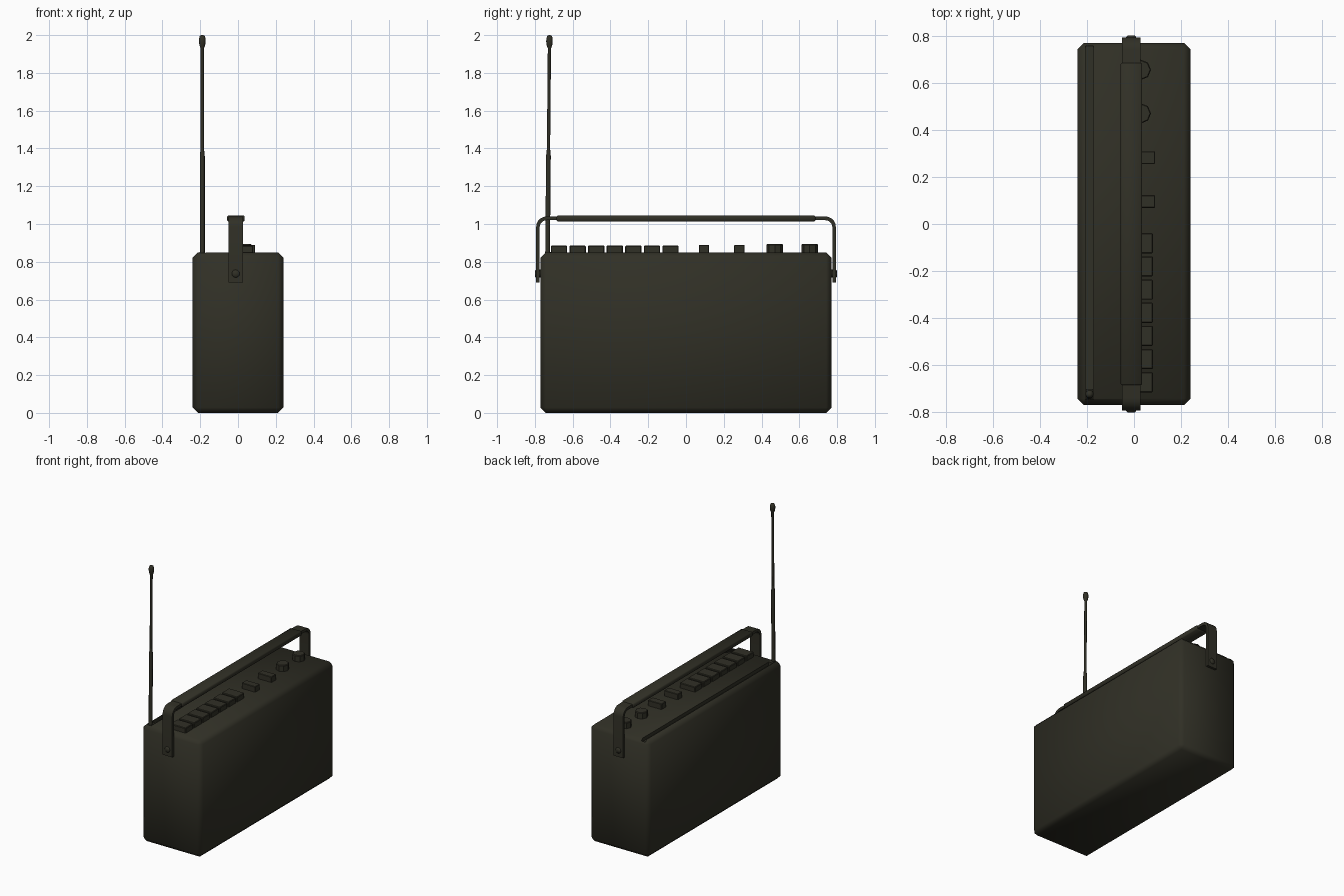
import bpy, bmesh, math
from mathutils import Vector

if "Cube" in bpy.data.objects:
    bpy.data.objects.remove(bpy.data.objects["Cube"])

mat = bpy.data.materials.new("dark_olive")
mat.diffuse_color = (0.030, 0.029, 0.019, 1)
mat.use_nodes = True
mat.node_tree.nodes["Principled BSDF"].inputs["Base Color"].default_value = mat.diffuse_color


def finish(name, bm, angle=50, bevel=0.0):
    """Turn a bmesh into a coloured object with sharp-edged smooth shading."""
    if bevel:
        bmesh.ops.bevel(bm, geom=bm.edges[:], offset=bevel, segments=1, affect='EDGES')
    bmesh.ops.recalc_face_normals(bm, faces=bm.faces[:])
    me = bpy.data.meshes.new(name)
    bm.to_mesh(me)
    bm.free()
    me.materials.append(mat)
    ob = bpy.data.objects.new(name, me)
    bpy.context.collection.objects.link(ob)
    smooth(ob, angle)
    return ob


def smooth(ob, angle):
    bpy.ops.object.select_all(action='DESELECT')
    ob.select_set(True)
    bpy.context.view_layer.objects.active = ob
    bpy.ops.object.shade_smooth_by_angle(angle=math.radians(angle))


def box(name, lo, hi, bevel=0.0, angle=30):
    bm = bmesh.new()
    bmesh.ops.create_cube(bm, size=1)
    lo, hi = Vector(lo), Vector(hi)
    for v in bm.verts:
        v.co = (lo + hi) / 2 + v.co * (hi - lo)
    return finish(name, bm, angle, bevel)


def lathe(name, profile, sides, angle=50):
    """Revolve (radius, height) pairs about z, closing both ends."""
    bm = bmesh.new()
    rings = []
    for r, z in profile:
        rings.append([bm.verts.new((r * math.cos(math.tau * i / sides),
                                    r * math.sin(math.tau * i / sides), z))
                      for i in range(sides)])
    for a, b in zip(rings, rings[1:]):
        for i in range(sides):
            j = (i + 1) % sides
            bm.faces.new((a[i], a[j], b[j], b[i]))
    bm.faces.new(rings[0])
    bm.faces.new(rings[-1])
    return finish(name, bm, angle)


# Case with a long groove in the top for the folded aerial
case = box("case", (-0.24, -0.77, 0), (0.24, 0.77, 0.85), 0.028, 50)
cutter = box("groove_cutter", (-0.205, -0.745, 0.825), (-0.172, 0.757, 0.9))
mod = case.modifiers.new("groove", 'BOOLEAN')
mod.operation, mod.solver, mod.object = 'DIFFERENCE', 'EXACT', cutter
bpy.context.view_layer.objects.active = case
bpy.ops.object.modifier_apply(modifier=mod.name)
bpy.data.objects.remove(cutter)
smooth(case, 50)

# Carrying strap: flat band bent over the case
HX0, HX1 = -0.050, 0.027


def strap_path(y, z, r):
    half = [(y, 0.69)]
    for i in range(6):
        a = math.pi / 2 * i / 5
        half.append((y - r + r * math.cos(a), z - r + r * math.sin(a)))
    return half + [(-p, q) for p, q in reversed(half)]


bm = bmesh.new()
outer, inner = strap_path(0.793, 1.04, 0.055), strap_path(0.775, 1.02, 0.037)
rows = [[bm.verts.new((x, y, z)) for x, (y, z) in
         ((HX0, o), (HX1, o), (HX1, n), (HX0, n))] for o, n in zip(outer, inner)]
for a, b in zip(rows, rows[1:]):
    for i in range(4):
        j = (i + 1) % 4
        bm.faces.new((a[i], a[j], b[j], b[i]))
bm.faces.new(rows[0])
bm.faces.new(rows[-1])
finish("handle_strap", bm, 40)

# Padded grip
box("handle_grip", (-0.057, -0.685, 1.012), (0.035, 0.685, 1.046), 0.006, 50)

# Strap pivots on both ends
for s, side in ((-1, "front"), (1, "back")):
    pivot = lathe(side + "_strap_pivot", [(0.021, 0), (0.021, 0.024), (0.015, 0.030)], 12)
    pivot.rotation_euler = (-s * math.pi / 2, 0, 0)
    pivot.location = (-0.012, s * 0.770, 0.737)

# Row of push buttons
for i in range(7):
    y = -0.672 + 0.0983 * i
    box(f"push_button_{i + 1}", (-0.045, y - 0.043, 0.84), (0.08, y + 0.043, 0.886), 0.004)

# Two switches
for i, y in enumerate((0.096, 0.282)):
    box(f"switch_{i + 1}", (-0.02, y - 0.027, 0.84), (0.09, y + 0.027, 0.89), 0.003)

# Two eight-sided knobs
for i, y in enumerate((0.47, 0.655)):
    knob = lathe(f"knob_{i + 1}", [(0.043, -0.01), (0.043, 0.040), (0.039, 0.045)], 8, 30)
    knob.location = (0.029, y, 0.85)

# Aerial: hinge block and telescopic rod with a rounded tip
box("aerial_hinge", (-0.203, -0.743, 0.82), (-0.174, -0.70, 0.852))
aerial = lathe("aerial", [(0.013, 0), (0.013, 0.53), (0.009, 0.57), (0.009, 1.10),
                          (0.015, 1.115), (0.018, 1.135), (0.018, 1.150),
                          (0.013, 1.166), (0.005, 1.17)], 10)
aerial.location = (-0.189, -0.733, 0.83)
aerial.rotation_euler = (-0.009, 0, 0)
